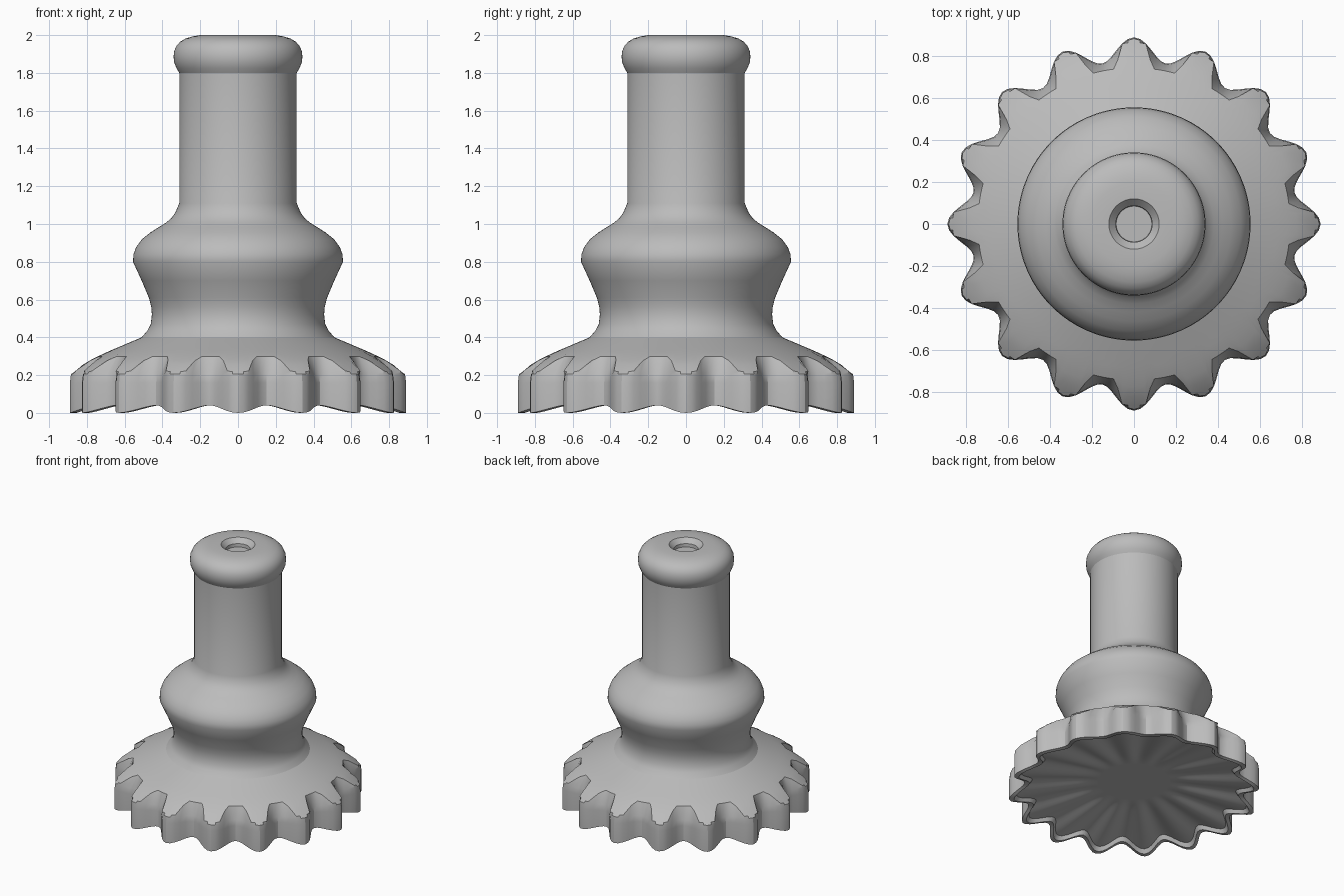
import bpy, bmesh, math

default = bpy.data.objects.get("Cube")
if default:
    bpy.data.objects.remove(default, do_unlink=True)

LOBES = 16
SEGMENTS = LOBES * 12

grey = bpy.data.materials.new("plain grey")
grey.use_nodes = True
colour = (0.5, 0.5, 0.5, 1)
grey.diffuse_color = colour
grey.node_tree.nodes["Principled BSDF"].inputs["Base Color"].default_value = colour


def ring_surface(name, rings, cap_start=False, cap_end=False):
    """Skin a stack of rings; each ring maps an angle to (radius, height)."""
    bm = bmesh.new()
    loops = []
    for ring in rings:
        loop = []
        for i in range(SEGMENTS):
            a = math.tau * i / SEGMENTS
            r, z = ring(a)
            loop.append(bm.verts.new((r * math.cos(a), r * math.sin(a), z)))
        loops.append(loop)
    for low, high in zip(loops, loops[1:]):
        for i in range(SEGMENTS):
            j = (i + 1) % SEGMENTS
            bm.faces.new((low[i], low[j], high[j], high[i]))
    if cap_start:
        bm.faces.new(loops[0][::-1])
    if cap_end:
        bm.faces.new(loops[-1])
    mesh = bpy.data.meshes.new(name)
    bm.to_mesh(mesh)
    bm.free()
    mesh.materials.append(grey)
    obj = bpy.data.objects.new(name, mesh)
    bpy.context.collection.objects.link(obj)
    bpy.ops.object.select_all(action='DESELECT')
    obj.select_set(True)
    bpy.context.view_layer.objects.active = obj
    bpy.ops.object.shade_smooth_by_angle(angle=math.radians(30))
    return obj


def circle(r, z):
    return lambda a: (r, z)


# Scalloped outline: 0 on a lobe, 1 in a valley
def valley(a):
    return (1 - math.cos(LOBES * a)) / 2


def outline(a):
    return 0.89 - 0.11 * valley(a)


# Notched edge of the dome, with steeper sides than the outline
def dome_edge(a):
    t = min(max((valley(a) - 0.2) / 0.5, 0), 1)
    t = t * t * (3 - 2 * t)
    return 0.865 - 0.12 * t


DOME = [(0.51, 0.4), (0.6, 0.362), (0.71, 0.315), (0.8, 0.27), (0.85, 0.235), (0.89, 0.19)]


def dome_height(r):
    for (r0, z0), (r1, z1) in zip(DOME, DOME[1:]):
        if r <= r1:
            return z0 + (z1 - z0) * (r - r0) / (r1 - r0)
    return DOME[-1][1]


def dome_ring(t):
    def ring(a):
        r = 0.51 + (dome_edge(a) - 0.51) * t
        return r, dome_height(r)
    return ring


def wall_ring(inset, z, lift=0.0):
    return lambda a: (outline(a) - inset, z + lift * valley(a))


# Fluted underside, fading to a plain disc at the middle
def flute_ring(t):
    def ring(a):
        r = 0.27 + (outline(a) - 0.055 - 0.27) * t
        return r, 0.1 - 0.07 * t + 0.04 * t ** 0.6 * valley(a)
    return ring


foot_rings = [circle(0.25, 0.1)]
foot_rings += [flute_ring(i / 8) for i in range(9)]
foot_rings += [wall_ring(0.035, 0.0, 0.04), wall_ring(0, 0.0, 0.04),
               wall_ring(0, 0.16), wall_ring(0.006, 0.205)]
foot_rings += [dome_ring(1 - i / 8) for i in range(9)]
ring_surface("scalloped_foot", foot_rings, cap_start=True)

# Turned stem: waist, bulge, straight neck, rounded collar and shallow socket
STEM = [(0.51, 0.4), (0.48, 0.435), (0.462, 0.47), (0.456, 0.52), (0.459, 0.56),
        (0.472, 0.61), (0.51, 0.7), (0.556, 0.8), (0.553, 0.84), (0.54, 0.876),
        (0.51, 0.918), (0.464, 0.955), (0.42, 0.983), (0.38, 1.008), (0.352, 1.032),
        (0.332, 1.06), (0.311, 1.11), (0.311, 1.8), (0.326, 1.825), (0.338, 1.855),
        (0.341, 1.885), (0.338, 1.915), (0.326, 1.943), (0.306, 1.965),
        (0.278, 1.982), (0.24, 1.993), (0.2, 2.0), (0.12, 2.0),
        (0.087, 1.965), (0.085, 1.94)]
ring_surface("turned_stem", [circle(r, z) for r, z in STEM], cap_end=True)
